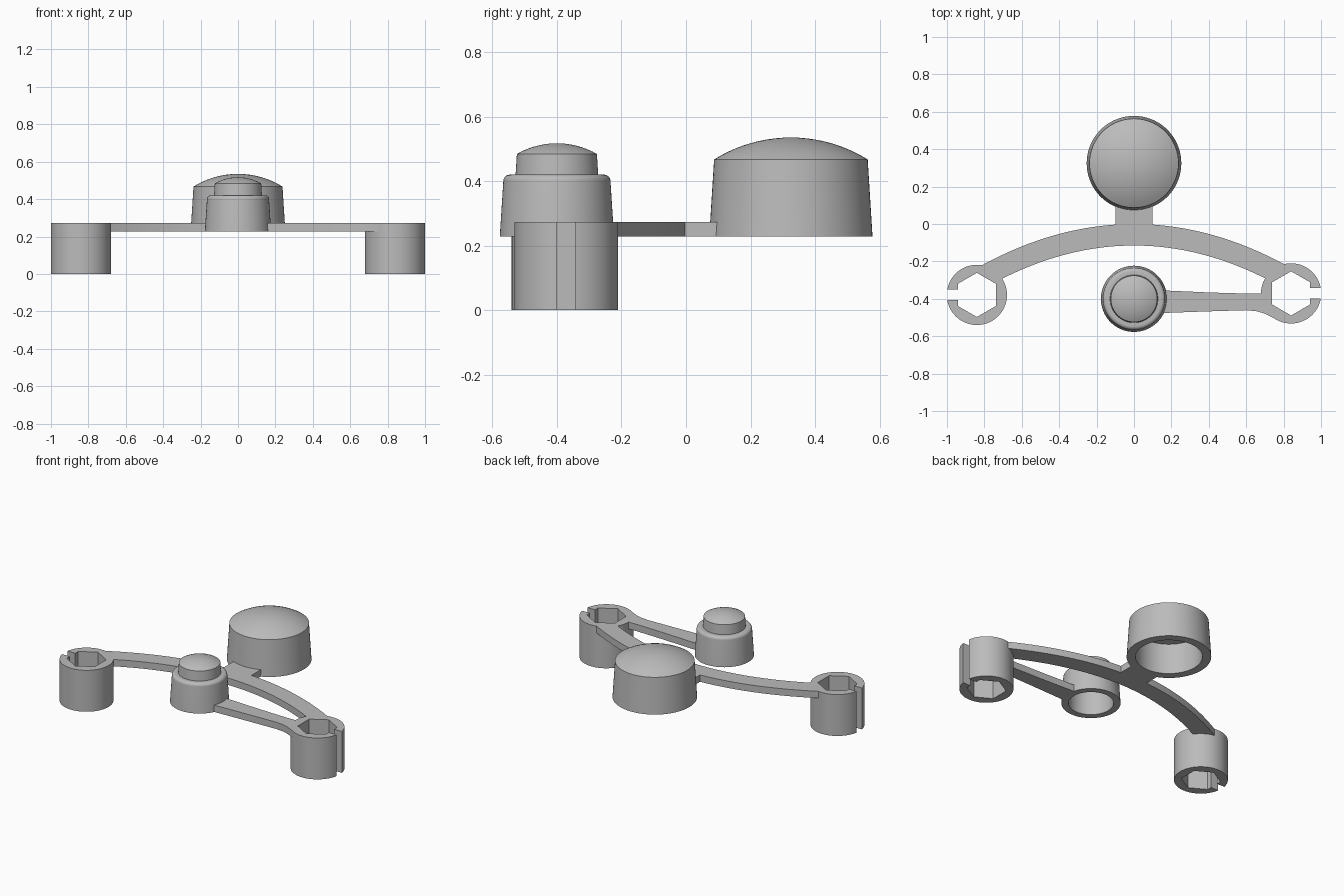
import bpy, bmesh
from math import sin, cos, asin, pi, radians

cube = bpy.data.objects.get("Cube")
if cube:
    bpy.data.objects.remove(cube, do_unlink=True)

# One plain plastic colour
grey = bpy.data.materials.new("plain_grey")
grey.use_nodes = True
grey.diffuse_color = (0.5, 0.5, 0.5, 1)
grey.node_tree.nodes["Principled BSDF"].inputs["Base Color"].default_value = (0.5, 0.5, 0.5, 1)

PLATE_LOW, PLATE_TOP = 0.228, 0.273


def finish(name, bm):
    bmesh.ops.recalc_face_normals(bm, faces=bm.faces)
    mesh = bpy.data.meshes.new(name)
    bm.to_mesh(mesh)
    bm.free()
    mesh.materials.append(grey)
    obj = bpy.data.objects.new(name, mesh)
    bpy.context.collection.objects.link(obj)
    bpy.ops.object.select_all(action="DESELECT")
    obj.select_set(True)
    bpy.context.view_layer.objects.active = obj
    bpy.ops.object.shade_smooth_by_angle(angle=radians(30))
    return obj


def extrude_outline(name, outline, low, top):
    bm = bmesh.new()
    face = bm.faces.new([bm.verts.new((x, y, low)) for x, y in outline])
    new = bmesh.ops.extrude_face_region(bm, geom=[face])["geom"]
    moved = [v for v in new if isinstance(v, bmesh.types.BMVert)]
    bmesh.ops.translate(bm, verts=moved, vec=(0, 0, top - low))
    return finish(name, bm)


def lathe(name, profile, y, steps=72):
    bm = bmesh.new()
    verts = [bm.verts.new((r, 0, z)) for r, z in profile]
    edges = [bm.edges.new(pair) for pair in zip(verts, verts[1:])]
    bmesh.ops.spin(bm, geom=verts + edges, cent=(0, 0, 0), axis=(0, 0, 1),
                   angle=2 * pi, steps=steps)
    bmesh.ops.remove_doubles(bm, verts=bm.verts, dist=0.0005)
    bmesh.ops.translate(bm, verts=bm.verts, vec=(0, y, 0))
    return finish(name, bm)


def dome(radius, base, height, n=10):
    """Profile of a shallow spherical cap, from its rim to its crown."""
    ball = (radius ** 2 + height ** 2) / (2 * height)
    rim = asin(radius / ball)
    return [(ball * sin(rim * (1 - i / n)),
             base + height - ball + ball * cos(rim * (1 - i / n)))
            for i in range(n + 1)]


def socket(name, side, y, radius=0.161, hex_radius=0.118, half_slot=0.028):
    """Round post with a hexagonal bore and a slot through its outer wall."""
    start = asin(half_slot / radius)
    n = 56
    angles = [start + (2 * pi - 2 * start) * i / n for i in range(n + 1)]
    outline = [(radius * cos(a), radius * sin(a)) for a in angles]
    flat = hex_radius * cos(pi / 6)
    outline.append((flat, -half_slot))
    for k in reversed(range(6)):
        a = pi / 6 + k * pi / 3
        outline.append((hex_radius * cos(a), hex_radius * sin(a)))
    outline.append((flat, half_slot))
    outline = [(side * (0.84 + px), y + py) for px, py in outline]
    return extrude_outline(name, outline, 0, PLATE_TOP)


# Slotted hexagonal sockets at both ends
socket("left_socket", 1, -0.371)
socket("right_socket", -1, -0.379)

# Curved crossbar with a short stem at its back
n = 32
back_edge = [0.82 * (2 * i / n - 1) for i in range(n + 1)]
front_edge = [0.71 * (1 - 2 * i / n) for i in range(n + 1)]
bow = [(x, -x * x / 3) for x in back_edge]
bow += [(x, -0.115 - x * x / 2.8) for x in front_edge]
extrude_outline("curved_crossbar", bow, PLATE_LOW, PLATE_TOP)
extrude_outline("stem", [(-0.1, -0.02), (0.1, -0.02), (0.1, 0.11), (-0.1, 0.11)],
                PLATE_LOW, PLATE_TOP)

# Lever joining the small button to the left socket
extrude_outline("button_lever", [
    (0.15, -0.476), (0.4, -0.467), (0.6, -0.461), (0.66, -0.467), (0.7, -0.48),
    (0.75, -0.505), (0.72, -0.45), (0.72, -0.371), (0.6, -0.372), (0.4, -0.366),
    (0.15, -0.355)], PLATE_LOW, PLATE_TOP)

# Large hollow button with a shallow dome
lathe("large_button",
      [(0, 0.43), (0.2, 0.43), (0.2, PLATE_LOW), (0.253, PLATE_LOW)]
      + dome(0.238, 0.467, 0.068), 0.325)

# Small hollow button: tapered skirt, rounded shoulder, raised domed tip
shoulder = [(0.146 + 0.02 * cos(i * pi / 12), 0.4 + 0.02 * sin(i * pi / 12))
            for i in range(7)]
lathe("small_button",
      [(0, 0.39), (0.135, 0.39), (0.135, PLATE_LOW), (0.177, PLATE_LOW)]
      + shoulder + [(0.128, 0.42)] + dome(0.124, 0.484, 0.033), -0.4)
